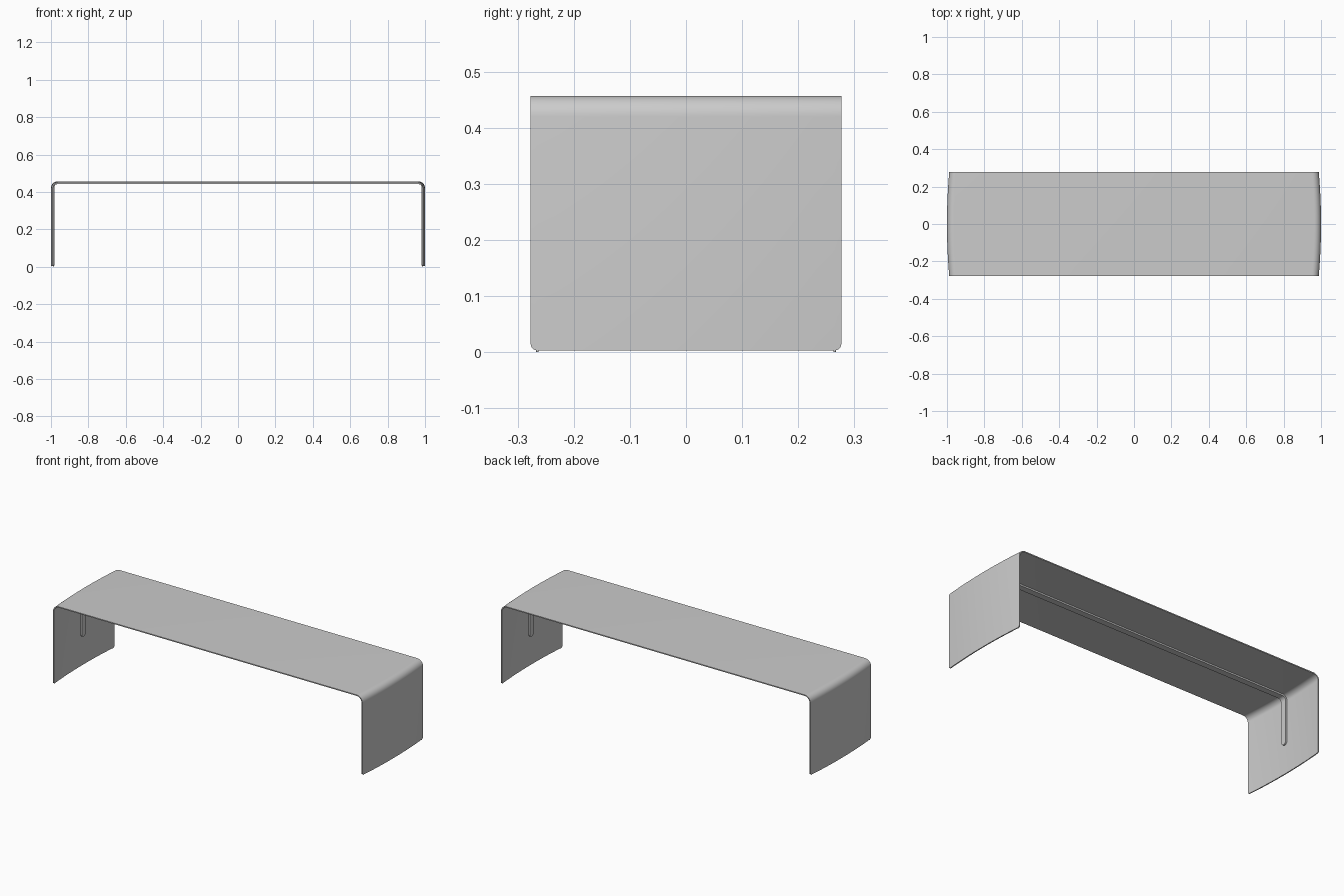
import bpy, bmesh, math

cube = bpy.data.objects.get("Cube")
if cube:
    bpy.data.objects.remove(cube)

TOP, HALF_DEPTH, BULGE = 0.457, 0.277, 0.012
SHEET, RIB, BEND = 0.006, 0.009, 0.037

grey = bpy.data.materials.new("light grey metal")
grey.use_nodes = True
grey.diffuse_color = (0.6, 0.6, 0.6, 1)
grey.node_tree.nodes["Principled BSDF"].inputs["Base Color"].default_value = grey.diffuse_color


def end_x(y):
    """Half length of the body at depth y: the ends bow outward."""
    return 1 - BULGE * (y / HALF_DEPTH) ** 2


def bent_strip(name, half_width, inset, thickness, foot_z, corner, corner_steps):
    """Sheet bent into an upside-down U, with rounded lower corners."""
    flat = half_width - corner
    rim = [flat + corner * math.sin(math.pi / 2 * k / corner_steps)
           for k in range(1, corner_steps + 1)]
    inner = [flat * k / 8 for k in range(-8, 9)] if flat > 0 else [0]
    stations = [-y for y in reversed(rim)] + inner + rim

    bm = bmesh.new()
    rows = []
    radius = BEND - inset
    for y in stations:
        over = max(0, abs(y) - flat)
        bottom = foot_z + corner - math.sqrt(max(0, corner ** 2 - over ** 2))
        centre = end_x(y) - BEND
        half = [(centre + radius, bottom)]
        for k in range(9):
            a = math.pi / 2 * k / 8
            half.append((centre + radius * math.cos(a), TOP - BEND + radius * math.sin(a)))
        path = [(-x, z) for x, z in half] + half[::-1]
        rows.append([bm.verts.new((x, y, z)) for x, z in path])
    for a, b in zip(rows, rows[1:]):
        for i in range(len(a) - 1):
            bm.faces.new((a[i], a[i + 1], b[i + 1], b[i]))
    mesh = bpy.data.meshes.new(name)
    bm.to_mesh(mesh)
    bm.free()
    mesh.materials.append(grey)
    obj = bpy.data.objects.new(name, mesh)
    bpy.context.collection.objects.link(obj)
    solid = obj.modifiers.new("thickness", 'SOLIDIFY')
    solid.thickness = thickness
    solid.offset = -1
    solid.use_even_offset = True
    bpy.ops.object.select_all(action='DESELECT')
    obj.select_set(True)
    bpy.context.view_layer.objects.active = obj
    bpy.ops.object.modifier_apply(modifier=solid.name)
    bpy.ops.object.shade_smooth_by_angle(angle=math.radians(35))


# Bent sheet body and the stiffening rib under it
bent_strip("bent_sheet_body", HALF_DEPTH, 0, SHEET, 0.003, 0.012, 4)
bent_strip("underside_rib", 0.018, SHEET, RIB, 0.17, 0.018, 6)

# Small pin feet under the leg corners
for side, side_name in ((-1, "right"), (1, "left")):
    for end, end_name in ((-1, "front"), (1, "back")):
        y = end * 0.265
        bpy.ops.mesh.primitive_cylinder_add(
            vertices=12, radius=0.002, depth=0.006,
            location=(side * (end_x(y) - SHEET / 2), y, 0.003))
        foot = bpy.context.object
        foot.name = f"{end_name}_{side_name}_foot"
        foot.data.materials.append(grey)
        bpy.ops.object.shade_smooth_by_angle(angle=math.radians(35))
